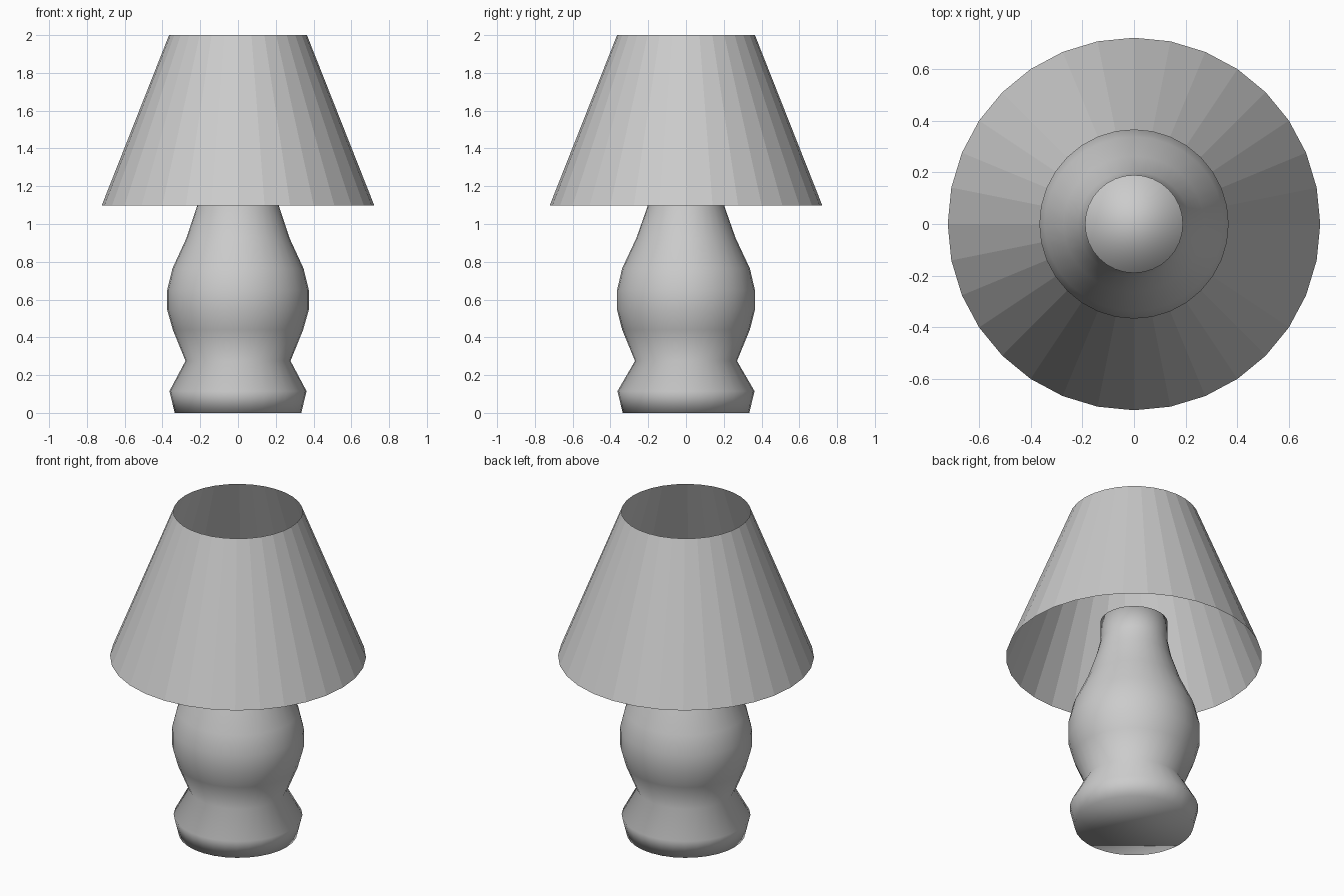
import bpy, bmesh, math

if "Cube" in bpy.data.objects:
    bpy.data.objects.remove(bpy.data.objects["Cube"])

gray = bpy.data.materials.new("plain gray")
gray.diffuse_color = (0.6, 0.6, 0.6, 1)
gray.use_nodes = True
gray.node_tree.nodes["Principled BSDF"].inputs["Base Color"].default_value = gray.diffuse_color


def lathe(name, profile, sides, smooth, capped):
    """Revolve (x radius, y radius, height) rings around z."""
    bm = bmesh.new()
    rings = []
    for rx, ry, z in profile:
        rings.append([bm.verts.new((rx * math.cos(a), ry * math.sin(a), z))
                      for a in (2 * math.pi * i / sides for i in range(sides))])
    for low, high in zip(rings, rings[1:]):
        for i in range(sides):
            j = (i + 1) % sides
            bm.faces.new((low[i], low[j], high[j], high[i]))
    if capped:
        bm.faces.new(rings[0][::-1])
        bm.faces.new(rings[-1])
    for f in bm.faces:
        f.smooth = smooth
    mesh = bpy.data.meshes.new(name)
    bm.to_mesh(mesh)
    bm.free()
    mesh.materials.append(gray)
    obj = bpy.data.objects.new(name, mesh)
    bpy.context.collection.objects.link(obj)
    return obj


# Turned body: foot, waist, belly and neck, softly shaded throughout
lathe("lamp_base", [
    (0.335, 0.335, 0.0),
    (0.363, 0.363, 0.115),
    (0.278, 0.270, 0.275),
    (0.345, 0.338, 0.44),
    (0.375, 0.365, 0.545),
    (0.375, 0.365, 0.65),
    (0.347, 0.338, 0.765),
    (0.273, 0.263, 0.925),
    (0.217, 0.203, 1.095),
    (0.190, 0.190, 1.19),
    (0.190, 0.190, 1.32),
], 32, True, True)

# Open faceted shade
lathe("lamp_shade", [(0.722, 0.722, 1.097), (0.365, 0.365, 2.0)], 32, False, False)
